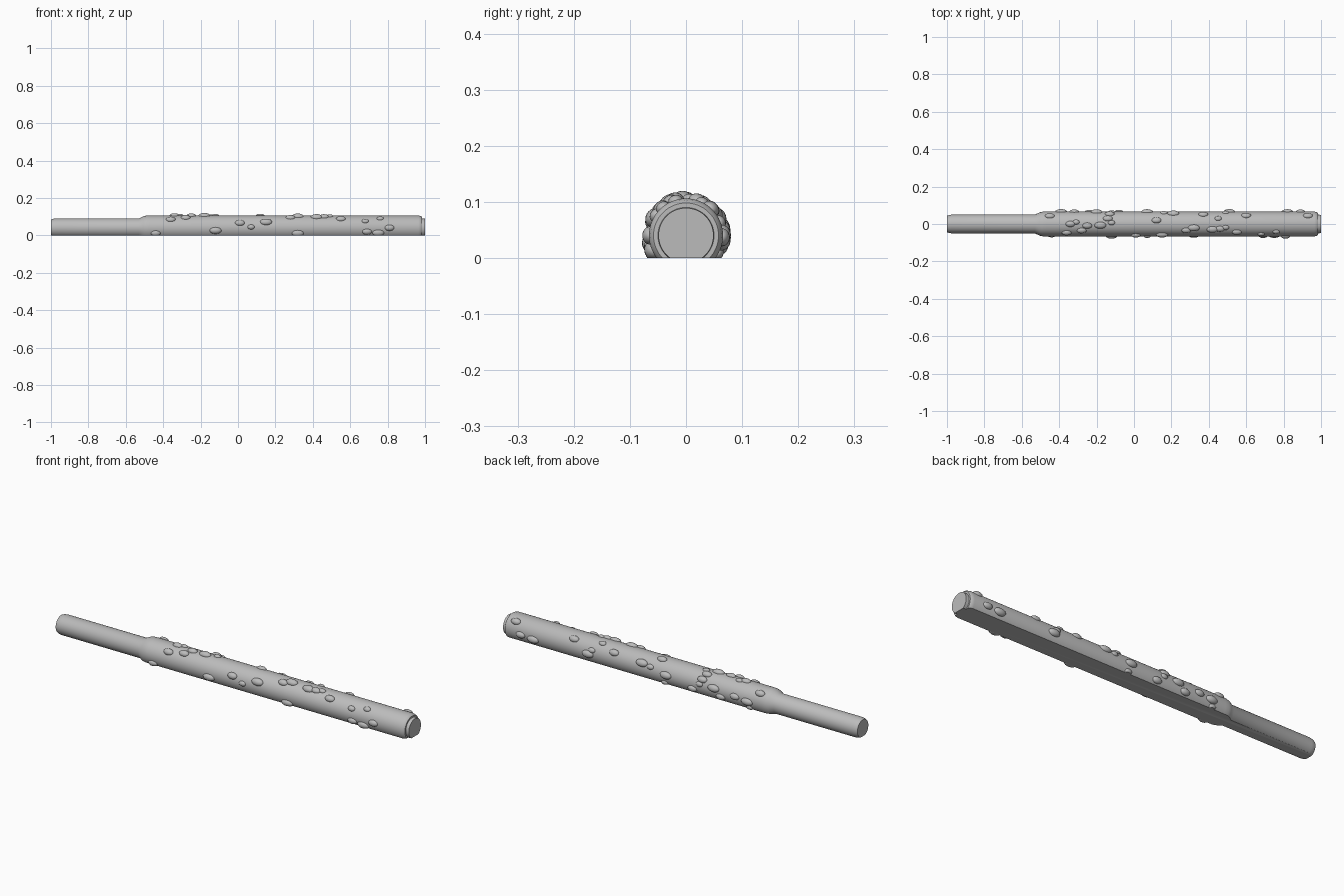
import bpy
import bmesh
import math
from mathutils import Matrix, Vector

# Remove the default cube
default_cube = bpy.data.objects.get("Cube")
if default_cube:
    bpy.data.objects.remove(default_cube, do_unlink=True)

AXIS_HEIGHT = 0.04
BODY_RADIUS = 0.066


def make_material(name, colour):
    material = bpy.data.materials.new(name)
    material.use_nodes = True
    material.diffuse_color = colour
    shader = next(n for n in material.node_tree.nodes if n.type == "BSDF_PRINCIPLED")
    shader.inputs["Base Color"].default_value = colour
    return material


def flatten_underside(bm):
    """Slice everything below the ground plane away and close the cut."""
    geometry = bm.verts[:] + bm.edges[:] + bm.faces[:]
    cut = bmesh.ops.bisect_plane(bm, geom=geometry, plane_co=(0, 0, 0),
                                 plane_no=(0, 0, 1), clear_inner=True)
    edges = [e for e in cut["geom_cut"] if isinstance(e, bmesh.types.BMEdge)]
    if edges:
        bmesh.ops.holes_fill(bm, edges=edges, sides=0)


def finish(bm, name, material, sharp_angle):
    """Turn a bmesh into a smooth shaded object with crisp edges."""
    bmesh.ops.recalc_face_normals(bm, faces=bm.faces[:])
    mesh = bpy.data.meshes.new(name)
    bm.to_mesh(mesh)
    bm.free()
    mesh.materials.append(material)
    mesh.shade_smooth()
    mesh.set_sharp_from_angle(angle=math.radians(sharp_angle))
    obj = bpy.data.objects.new(name, mesh)
    bpy.context.collection.objects.link(obj)
    return obj


def build_shaft(material):
    """Turn the handle, shoulder, body and tip around the long axis."""
    profile = [(-1, 0), (-1, 0.044), (-0.99, 0.048), (-0.975, 0.05),
               (-0.53, 0.05), (-0.505, 0.062), (-0.49, 0.0655), (-0.47, BODY_RADIUS),
               (0.965, BODY_RADIUS), (0.978, 0.063), (0.984, 0.058), (0.984, 0.05),
               (1, 0.049), (1, 0)]
    bm = bmesh.new()
    points = [bm.verts.new((x, 0, AXIS_HEIGHT + r)) for x, r in profile]
    outline = [bm.edges.new(pair) for pair in zip(points, points[1:])]
    bmesh.ops.spin(bm, geom=points + outline, cent=(0, 0, AXIS_HEIGHT),
                   axis=(1, 0, 0), angle=math.tau, steps=64, use_duplicate=False)
    bmesh.ops.remove_doubles(bm, verts=bm.verts[:], dist=0.0001)
    flatten_underside(bm)
    return finish(bm, "shaft", material, 35)


def add_bump(bm, x, degrees, size):
    """Lay one elongated bump on the body, turned from the back (+y) upward."""
    length, width, height = size
    turn = math.radians(degrees)
    outward = Vector((0, math.cos(turn), math.sin(turn)))
    centre = Vector((x, 0, AXIS_HEIGHT)) + outward * (BODY_RADIUS - 0.002)
    matrix = (Matrix.Translation(centre)
              @ Matrix.Rotation(turn, 4, "X")
              @ Matrix.Diagonal((length, height, width, 1)))
    bmesh.ops.create_uvsphere(bm, u_segments=20, v_segments=12, radius=1, matrix=matrix)


def build_bumps(name, size, places, material):
    bm = bmesh.new()
    for x, degrees in places:
        add_bump(bm, x, degrees, size)
    flatten_underside(bm)
    return finish(bm, name, material, 40)


grey = make_material("plain grey", (0.5, 0.5, 0.5, 1))
build_shaft(grey)

# Bumps scattered along the body: position on the axis, angle around it
build_bumps("large_bumps", (0.032, 0.018, 0.016), [
    (-.18, 96), (-.12, 193), (.15, 151), (.32, 109), (.32, 207), (.42, 117),
    (.75, 205), (-.2, 13), (-.39, -3), (.21, 30), (.51, 1), (.82, -8), (.07, 8),
], grey)
build_bumps("medium_bumps", (0.026, 0.016, 0.014), [
    (-.44, 207), (-.36, 136), (-.34, 90), (-.28, 123), (-.25, 98), (.01, 156),
    (.28, 122), (.46, 114), (.55, 132), (.69, 199), (.81, 180), (-.13, 35),
    (-.14, 63), (-.45, 48), (-.32, 4), (-.24, -17), (-.08, -17), (.12, 72),
    (.37, 38), (.6, 46), (.89, -3), (.93, 47),
], grey)
build_bumps("small_bumps", (0.019, 0.013, 0.011), [
    (-.31, 81), (.07, 176), (.49, 107), (.68, 146), (.76, 130), (-.12, 84),
    (-.12, 13), (.16, 24), (.45, 63), (.49, 21), (-.4, -30), (.08, -30),
], grey)
